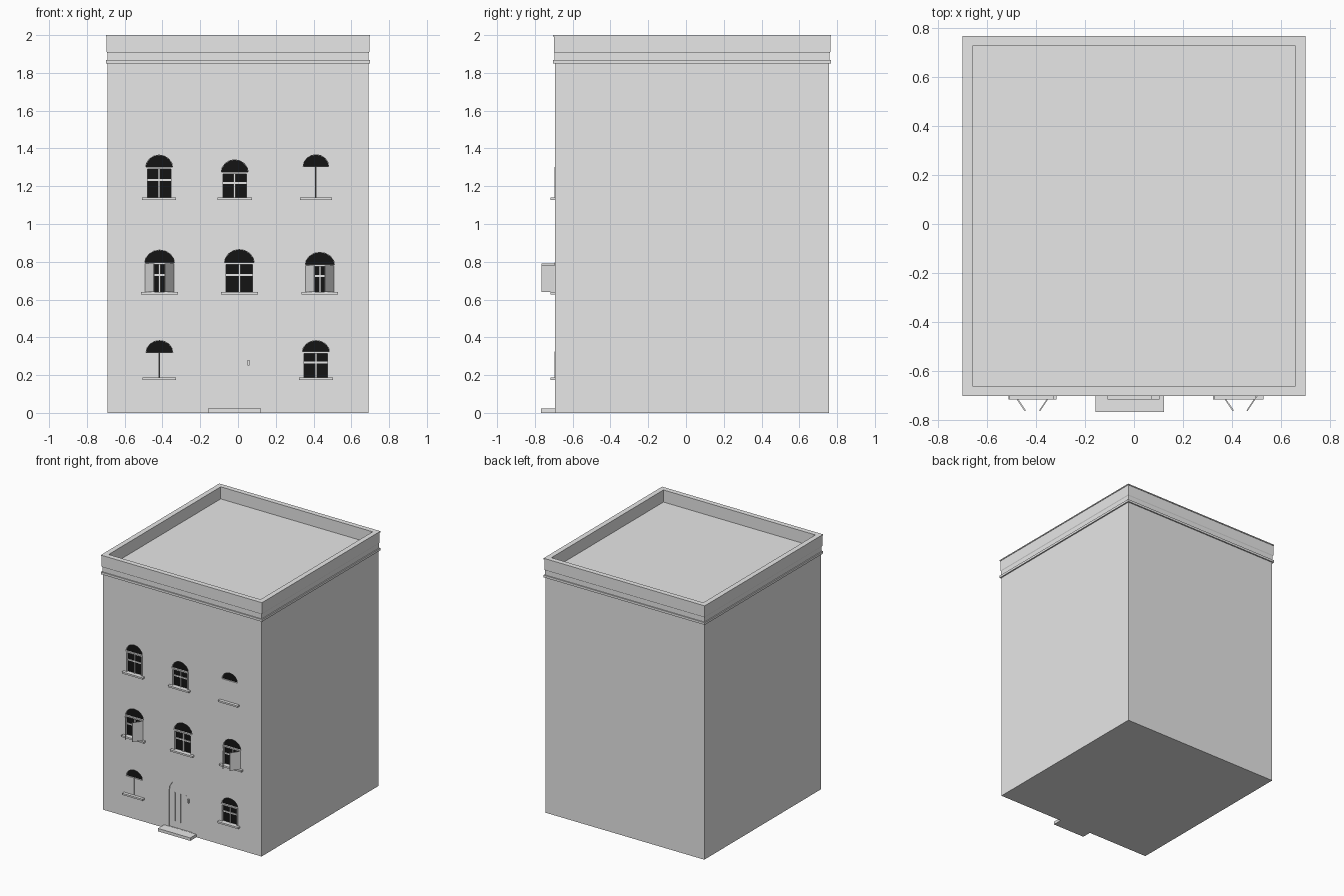
import bpy, bmesh, math
from mathutils import Vector

if "Cube" in bpy.data.objects:
    bpy.data.objects.remove(bpy.data.objects["Cube"])

X, Y0, Y1 = 0.69, -0.693, 0.758      # wall planes
RECESS = 0.016                       # depth of window and door niches


def material(name, value):
    m = bpy.data.materials.new(name)
    m.diffuse_color = (value, value, value, 1)
    m.use_nodes = True
    m.node_tree.nodes["Principled BSDF"].inputs["Base Color"].default_value = m.diffuse_color
    return m


STONE = material("pale_grey", 0.8)
GLASS = material("black_glass", 0.007)


def finish(name, bm, mat):
    bmesh.ops.recalc_face_normals(bm, faces=bm.faces)
    me = bpy.data.meshes.new(name)
    bm.to_mesh(me)
    bm.free()
    me.materials.append(mat)
    ob = bpy.data.objects.new(name, me)
    bpy.context.collection.objects.link(ob)
    return ob


def prism(bm, pts, push):
    """Extrude a flat outline of 3D points along a vector."""
    a = [bm.verts.new(p) for p in pts]
    b = [bm.verts.new(Vector(p) + Vector(push)) for p in pts]
    bm.faces.new(a)
    bm.faces.new(b[::-1])
    for i in range(len(a)):
        j = (i + 1) % len(a)
        bm.faces.new((a[i], a[j], b[j], b[i]))


def box(bm, x0, x1, y0, y1, z0, z1):
    prism(bm, [(x0, y0, z0), (x1, y0, z0), (x1, y0, z1), (x0, y0, z1)], (0, y1 - y0, 0))


def arch(x0, x1, z0, zs, zt, y, n=8):
    """Outline with straight sides up to zs and a faceted arch up to zt."""
    c, r = (x0 + x1) / 2, (x1 - x0) / 2
    pts = [(x0, y, z0), (x1, y, z0)]
    for i in range(n + 1):
        t = math.pi * i / n
        pts.append((c + r * math.cos(t), y, zs + (zt - zs) * math.sin(t)))
    return pts


# left, right, bottom, arch spring, arch top, kind
WINDOWS = [
    (-0.49, -0.345, 1.14, 1.295, 1.365, "plain"),
    (-0.09, 0.055, 1.14, 1.27, 1.34, "plain"),
    (0.345, 0.48, 1.14, 1.305, 1.367, "closed"),
    (-0.495, -0.335, 0.64, 0.79, 0.862, "open"),
    (-0.073, 0.087, 0.64, 0.79, 0.865, "plain"),
    (0.355, 0.512, 0.64, 0.78, 0.85, "open"),
    (-0.487, -0.345, 0.187, 0.32, 0.383, "closed"),
    (0.34, 0.485, 0.187, 0.32, 0.383, "plain"),
]
DOOR = (-0.115, 0.08, 0.024, 0.30, 0.408)

# Main block with niches cut into the front
bm = bmesh.new()
box(bm, -X, X, Y0, Y1, 0, 1.905)
walls = finish("walls", bm, STONE)
bm = bmesh.new()
for w in WINDOWS + [DOOR]:
    prism(bm, arch(*w[:5], Y0 - 0.05), (0, 0.05 + RECESS, 0))
cutter = finish("niche_cutter", bm, STONE)
cutter.hide_render = True
mod = walls.modifiers.new("niches", 'BOOLEAN')
mod.object, mod.operation, mod.solver = cutter, 'DIFFERENCE', 'EXACT'
bpy.context.view_layer.objects.active = walls
bpy.ops.object.modifier_apply(modifier=mod.name)
bpy.data.objects.remove(cutter)

# Cornice and parapet: one profile (outward offset, height) run around the block
PROFILE = [(-0.01, 1.85), (0.01, 1.85), (0.01, 1.868), (0.002, 1.868), (0.002, 1.905),
           (0.006, 1.911), (0.006, 1.992), (0.01, 1.992), (0.01, 2.0), (-0.03, 2.0), (-0.03, 1.89)]
bm = bmesh.new()
loops = [[bm.verts.new(p) for p in ((-X - o, Y0 - o, z), (X + o, Y0 - o, z),
                                    (X + o, Y1 + o, z), (-X - o, Y1 + o, z))] for o, z in PROFILE]
for a, b in zip(loops, loops[1:] + loops[:1]):
    for i in range(4):
        j = (i + 1) % 4
        bm.faces.new((a[i], a[j], b[j], b[i]))
finish("cornice_and_parapet", bm, STONE)

# Windows: glass, glazing bars, sills and shutters
glass, bars, sills, shutters = (bmesh.new() for _ in range(4))
back = Y0 + RECESS
for x0, x1, z0, zs, zt, kind in WINDOWS:
    e = 0.0005
    prism(glass, arch(x0 + e, x1 - e, z0 + e, zs, zt - e, back - 0.004), (0, 0.0035, 0))
    box(sills, x0 - 0.018, x1 + 0.018, Y0 - 0.024, Y0 + 0.004, z0 - 0.013, z0)
    c = (x0 + x1) / 2
    if kind == "closed":
        for a, b in ((x0, c - 0.001), (c + 0.001, x1)):
            box(shutters, a, b, Y0, back - 0.005, z0, zs)
        continue
    front, rear = Y0 - 0.004, back - 0.005
    for a, b in ((x0, x0 + 0.01), (x1 - 0.01, x1)):           # jambs
        box(bars, a, b, front, rear, z0, zs)
    box(bars, x0, x1, front, rear, zs - 0.005, zs + 0.006)    # transom
    box(bars, c - 0.005, c + 0.005, Y0 + 0.004, rear, z0, zs)
    mid = z0 + (zs - z0) * 0.6
    box(bars, x0, x1, Y0 + 0.005, rear, mid - 0.005, mid + 0.005)
    if kind == "open":
        for hinge, s in ((x0, 1), (x1, -1)):
            tip = hinge + s * 0.048
            prism(shutters, [(hinge, Y0, z0), (tip, Y0 - 0.072, z0),
                             (tip + s * 0.005, Y0 - 0.069, z0), (hinge + s * 0.006, Y0, z0)],
                  (0, 0, zs - z0))
finish("window_glass", glass, GLASS)
finish("window_bars", bars, STONE)
finish("window_sills", sills, STONE)
finish("shutters", shutters, STONE)

# Arched door with upright battens, and the doorstep
bm = bmesh.new()
x0, x1, z0, zs, zt = DOOR
prism(bm, arch(x0, x1, z0, zs, zt, Y0 + 0.006), (0, 0.009, 0))
for i in range(1, 4):
    x = x0 + (x1 - x0) * i / 4
    box(bm, x - 0.003, x + 0.003, Y0 + 0.002, Y0 + 0.007, z0 + 0.05, zs)
box(bm, x1 - 0.03, x1 - 0.02, Y0 - 0.004, Y0 + 0.007, 0.25, 0.28)
finish("door", bm, STONE)
bm = bmesh.new()
box(bm, -0.158, 0.123, -0.768, Y0 + 0.002, 0, 0.023)
finish("doorstep", bm, STONE)
